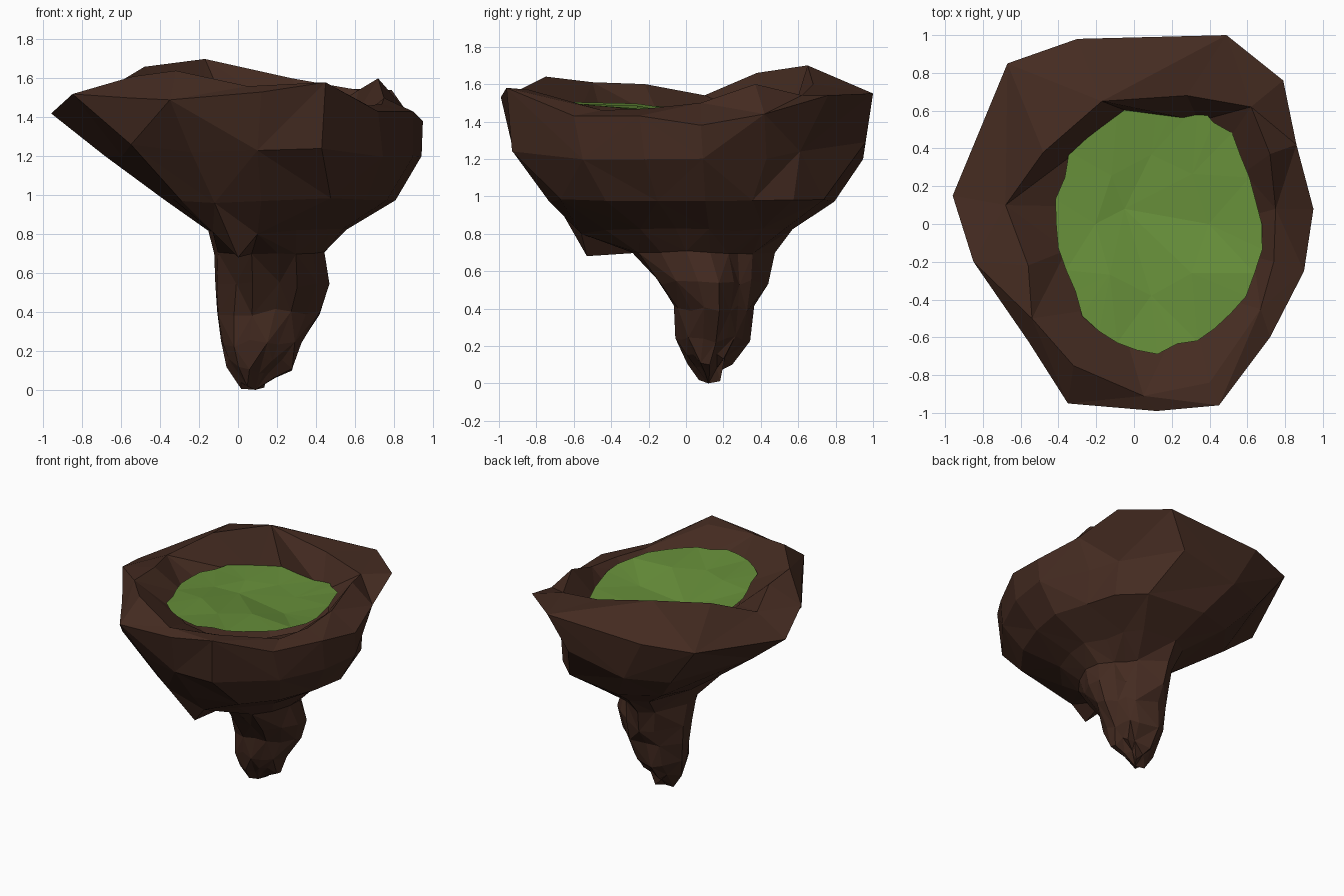
import bpy, bmesh, math, random

if "Cube" in bpy.data.objects:
    bpy.data.objects.remove(bpy.data.objects["Cube"])
random.seed(4)


def material(name, col):
    m = bpy.data.materials.new(name)
    m.diffuse_color = (*col, 1)
    m.use_nodes = True
    m.node_tree.nodes["Principled BSDF"].inputs["Base Color"].default_value = m.diffuse_color
    return m


def build(name, verts, faces, mat):
    """Mesh object with consistent outward normals."""
    me = bpy.data.meshes.new(name)
    me.from_pydata(verts, [], faces)
    me.materials.append(mat)
    bm = bmesh.new()
    bm.from_mesh(me)
    bmesh.ops.recalc_face_normals(bm, faces=bm.faces)
    bm.normal_update()
    if name == "grass_top" and sum(f.normal.z for f in bm.faces) < 0:
        bmesh.ops.reverse_faces(bm, faces=bm.faces)
    bm.to_mesh(me)
    bm.free()
    bpy.context.collection.objects.link(bpy.data.objects.new(name, me))


brown = material("brown rock", (0.058, 0.024, 0.015))
green = material("grass green", (0.135, 0.275, 0.042))

# Outer rim outline and the raised ridge just inside it (clockwise from left)
rim = [(-.96, .15, 1.42), (-.67, .85, 1.50), (-.30, .98, 1.52), (.49, 1.0, 1.55),
       (.79, .76, 1.54), (.86, .42, 1.44), (.95, .08, 1.38), (.90, -.25, 1.43),
       (.72, -.60, 1.43), (.45, -.96, 1.58), (.12, -.99, 1.53), (-.35, -.95, 1.49),
       (-.56, -.62, 1.50), (-.85, -.20, 1.52)]
ridge = [(-.68, .10, 1.54), (-.48, .38, 1.66), (-.17, .65, 1.70), (.28, .68, 1.60),
         (.62, .62, 1.54), (.72, .37, 1.60), (.75, .08, 1.50), (.74, -.20, 1.47),
         (.67, -.45, 1.46), (.40, -.84, 1.57), (.05, -.91, 1.56), (-.32, -.75, 1.64),
         (-.54, -.50, 1.61), (-.56, -.22, 1.60)]
N = len(rim)
ang = [math.atan2(y, x) for x, y, z in rim]


def pond_ring(angles, scale, z, jit):
    """Oval around the grass opening, a little higher at the front left."""
    out = []
    for a in angles:
        s = scale + random.uniform(-jit, jit)
        x, y = .125 + .545 * s * math.cos(a), .665 * s * math.sin(a)
        out.append((x, y, z - .02 * x - .06 * y))
    return out


def box_ring(x0, x1, y0, y1, z, boxy, jit, trim=0):
    """Ring fitted to given extents; boxy blends circle to the rim outline,
    trim cuts off the back right corner."""
    out = []
    for (rx, ry, _), a in zip(rim, ang):
        u = boxy * rx / .96 + (1 - boxy) * math.cos(a)
        v = boxy * ry + (1 - boxy) * math.sin(a)
        j = 1 + random.uniform(-jit, jit)
        if u > 0 and v > 0:
            j -= trim * 2 * u * v
        out.append(((x0 + x1) / 2 + (x1 - x0) / 2 * u * j,
                    (y0 + y1) / 2 + (y1 - y0) / 2 * v * j,
                    z + random.uniform(-jit, jit) * .3))
    return out


# Rock body: inner wall, ridge, rim, underside, then the narrow root
rings = [pond_ring(ang, .94, 1.40, .04), ridge, rim,
         box_ring(-.69, .95, -.93, .96, 1.20, 1, .01),
         box_ring(-.38, .80, -.72, .80, .98, .7, .03, .03),
         box_ring(-.16, .56, -.44, .60, .82, .5, .03, .12),
         box_ring(-.12, .46, -.28, .48, .70, .2, .03, .30),
         box_ring(-.11, .47, -.16, .46, .54, .1, .05, .33),
         box_ring(-.10, .42, -.06, .38, .40, .1, .06, .28),
         box_ring(-.08, .33, -.05, .34, .24, 0, .08, .18),
         box_ring(-.05, .27, -.01, .24, .13, 0, .12, .1),
         box_ring(.02, .18, .05, .19, .05, 0, .15)]
# Undercut at the back right below the rim, bulge at the back left
rings[3][3:6] = [(.34, .96, 1.29), (.65, .61, 1.24), (.77, .43, 1.20)]
rings[4][1] = (-.27, .68, 1.0)
# Flat-faced wedge hanging at the front
rings[3][9:13] = [(.43, -.93, 1.24), (.10, -.92, 1.23), (-.24, -.82, 1.22), (-.55, -.63, 1.26)]
rings[4][10:13] = [(.12, -.73, .97), (-.12, -.69, .96), (-.29, -.58, .97)]
rings[5][9:13] = [(.30, -.43, .82), (.10, -.56, .80), (0, -.53, .68), (-.13, -.49, .81)]
verts = [p for r in rings for p in r] + [(.09, .12, 0)]
faces = []
for i in range(len(rings) - 1):
    for j in range(N):
        k = (j + 1) % N
        a, b, c, d = i * N + j, i * N + k, (i + 1) * N + k, (i + 1) * N + j
        # split each quad so that the facets stay flat
        faces += [(a, b, c), (a, c, d)] if (i + j) % 2 else [(a, b, d), (b, c, d)]
last = (len(rings) - 1) * N
faces += [(last + j, last + (j + 1) % N, last + N) for j in range(N)]
build("rock_island", verts, faces, brown)

# Grass: faceted, slightly dished sheet with a ragged edge
E, M = 32, 8
turn = [2 * math.pi * i / E for i in range(E)]
edge = pond_ring(turn, 1.0, 1.465, .04)
mid = [(.05 + (x - .05) * .55, y * .55, z - .02 + random.uniform(-.025, .025))
       for x, y, z in edge[::E // M]]
gverts = edge + mid + [(-.05, .08, 1.42)]
gfaces = []
for j in range(M):
    k, s = (j + 1) % M, 4 * j
    p = [s, s + 1, s + 2, s + 3, (s + 4) % E]
    gfaces += [(p[0], p[1], E + j), (p[1], p[2], E + j), (p[2], E + k, E + j),
               (p[2], p[3], E + k), (p[3], p[4], E + k), (E + j, E + k, E + M)]
build("grass_top", gverts, gfaces, green)
